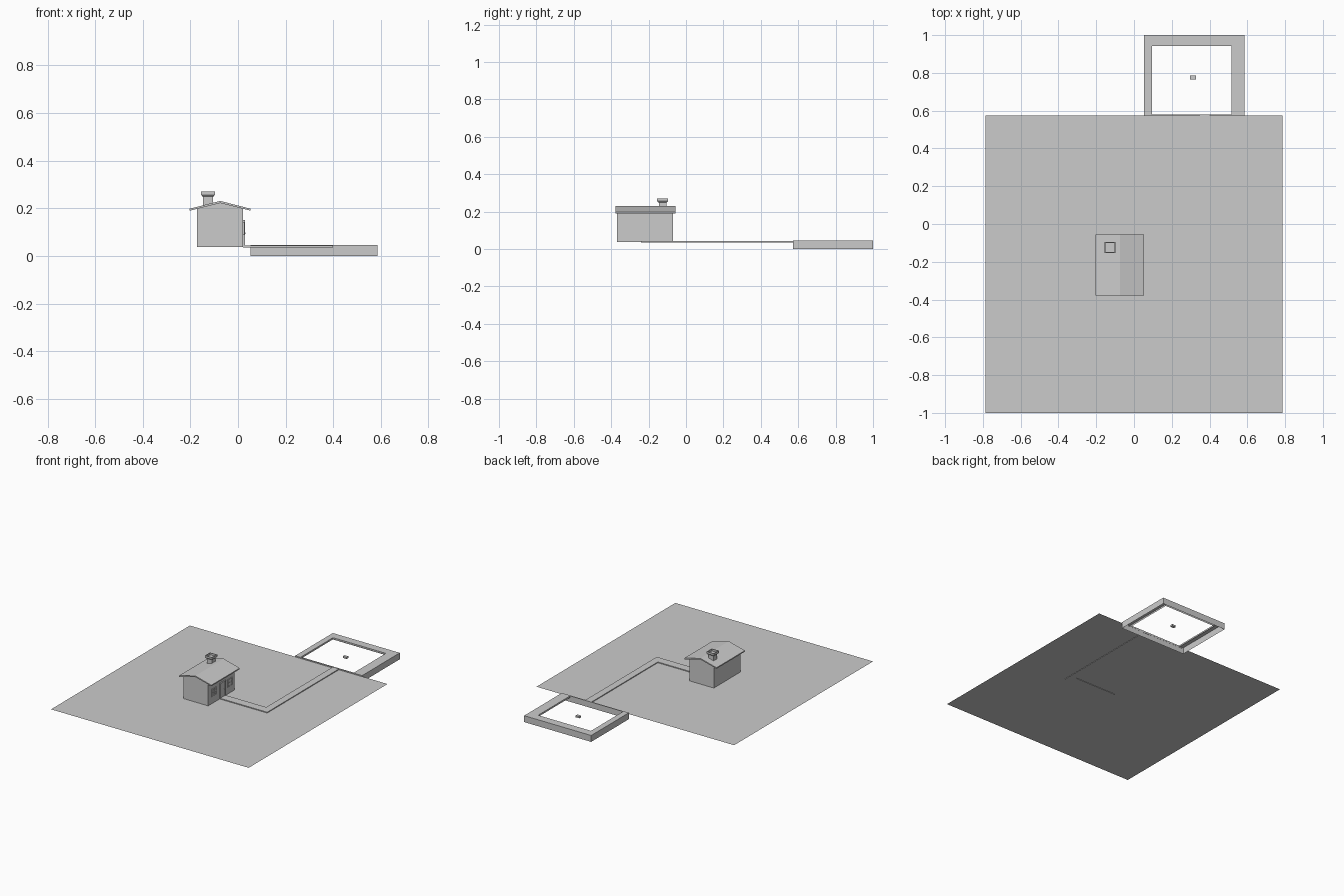
import bpy, bmesh

if "Cube" in bpy.data.objects:
    bpy.data.objects.remove(bpy.data.objects["Cube"])

grey = bpy.data.materials.new("plain_grey")
grey.diffuse_color = (0.6, 0.6, 0.6, 1)
grey.use_nodes = True
grey.node_tree.nodes["Principled BSDF"].inputs["Base Color"].default_value = grey.diffuse_color


def finish(name, bm, fix_normals=True):
    if fix_normals:
        bmesh.ops.recalc_face_normals(bm, faces=bm.faces)
    mesh = bpy.data.meshes.new(name)
    bm.to_mesh(mesh)
    bm.free()
    mesh.materials.append(grey)
    ob = bpy.data.objects.new(name, mesh)
    bpy.context.collection.objects.link(ob)
    return ob


def box(name, x, y, z):
    """Box from (min, max) pairs."""
    bm = bmesh.new()
    bmesh.ops.create_cube(bm, size=1)
    for v in bm.verts:
        v.co = [sum(r) / 2 + c * (r[1] - r[0]) for r, c in zip((x, y, z), v.co)]
    return finish(name, bm)


def prism(name, points, vec):
    """Closed outline extruded along a vector."""
    bm = bmesh.new()
    face = bm.faces.new([bm.verts.new(p) for p in points])
    ext = bmesh.ops.extrude_face_region(bm, geom=[face], use_keep_orig=True)
    moved = [g for g in ext["geom"] if isinstance(g, bmesh.types.BMVert)]
    bmesh.ops.translate(bm, verts=moved, vec=vec)
    return finish(name, bm)


def ring_shell(name, rects, cap=False):
    """Bridge successive rectangles (x0, x1, y0, y1, z) into one shell."""
    bm = bmesh.new()
    loops = [[bm.verts.new(p) for p in
              ((a, c, z), (b, c, z), (b, d, z), (a, d, z))]
             for a, b, c, d, z in rects]
    for lo, hi in zip(loops, loops[1:]):
        for i in range(4):
            j = (i + 1) % 4
            bm.faces.new((lo[i], lo[j], hi[j], hi[i]))
    if cap:
        bm.faces.new(loops[0][::-1])
        bm.faces.new(loops[-1])
    return finish(name, bm, False)


G = 0.038  # ground level

# Flat lawn sheet
bm = bmesh.new()
bm.faces.new([bm.verts.new(p) for p in
              ((-.785, -1, G), (.785, -1, G), (.785, .575, G), (-.785, .575, G))])
finish("lawn", bm, False)

# L-shaped raised path
path = [(.02, -.24), (.40, -.24), (.40, .575), (.35, .575), (.35, -.18), (.02, -.18)]
prism("path", [(x, y, .035) for x, y in path], (0, 0, .009))

# Open basin surround with outer walls, flat rim and short inner lip
ring_shell("basin_surround", [
    (.053, .585, .573, 1.0, 0),
    (.053, .585, .573, 1.0, .046),
    (.095, .515, .579, .942, .046),
    (.095, .515, .579, .942, .034)])
box("basin_drain", (.297, .327), (.765, .786), (.022, .034))

# House body with gable ends
CX = -.075
body = [(-.172, G), (.022, G), (.022, .199), (CX, .222), (-.172, .199)]
prism("house_body", [(x, -.37, z) for x, z in body], (0, .30, 0))

# Folded roof slab
roof = [(-.203, .190), (CX, .222), (.053, .190), (.053, .198), (CX, .231), (-.203, .198)]
prism("roof", [(x, -.378, z) for x, z in roof], (0, .322, 0))

# Chimney shaft and hollow cap
box("chimney_shaft", (-.146, -.106), (-.145, -.105), (.195, .252))


def square(half, z):
    return (-.126 - half, -.126 + half, -.125 - half, -.125 + half, z)


ring_shell("chimney_cap", [square(.024, .25), square(.029, .256), square(.029, .27),
                           square(.024, .27), square(.024, .256)], cap=True)

# Door, frame and handle on the right wall
box("door", (.02, .026), (-.237, -.183), (G, .147))
for y in (-.240, -.183):
    box("door_jamb", (.02, .03), (y, y + .004), (G, .151))
box("door_lintel", (.02, .03), (-.240, -.179), (.147, .151))
box("door_handle", (.026, .031), (-.195, -.191), (.093, .098))

# Windows with border bars and crossed glazing bars
for yc in (-.304, -.124):
    box("window_pane", (.02, .0235), (yc - .025, yc + .025), (.09, .14))
    for y in (yc - .025, yc, yc + .025):
        box("window_upright", (.02, .0265), (y - .002, y + .002), (.088, .142))
    for z in (.09, .115, .14):
        box("window_rail", (.02, .026), (yc - .025, yc + .025), (z - .002, z + .002))
